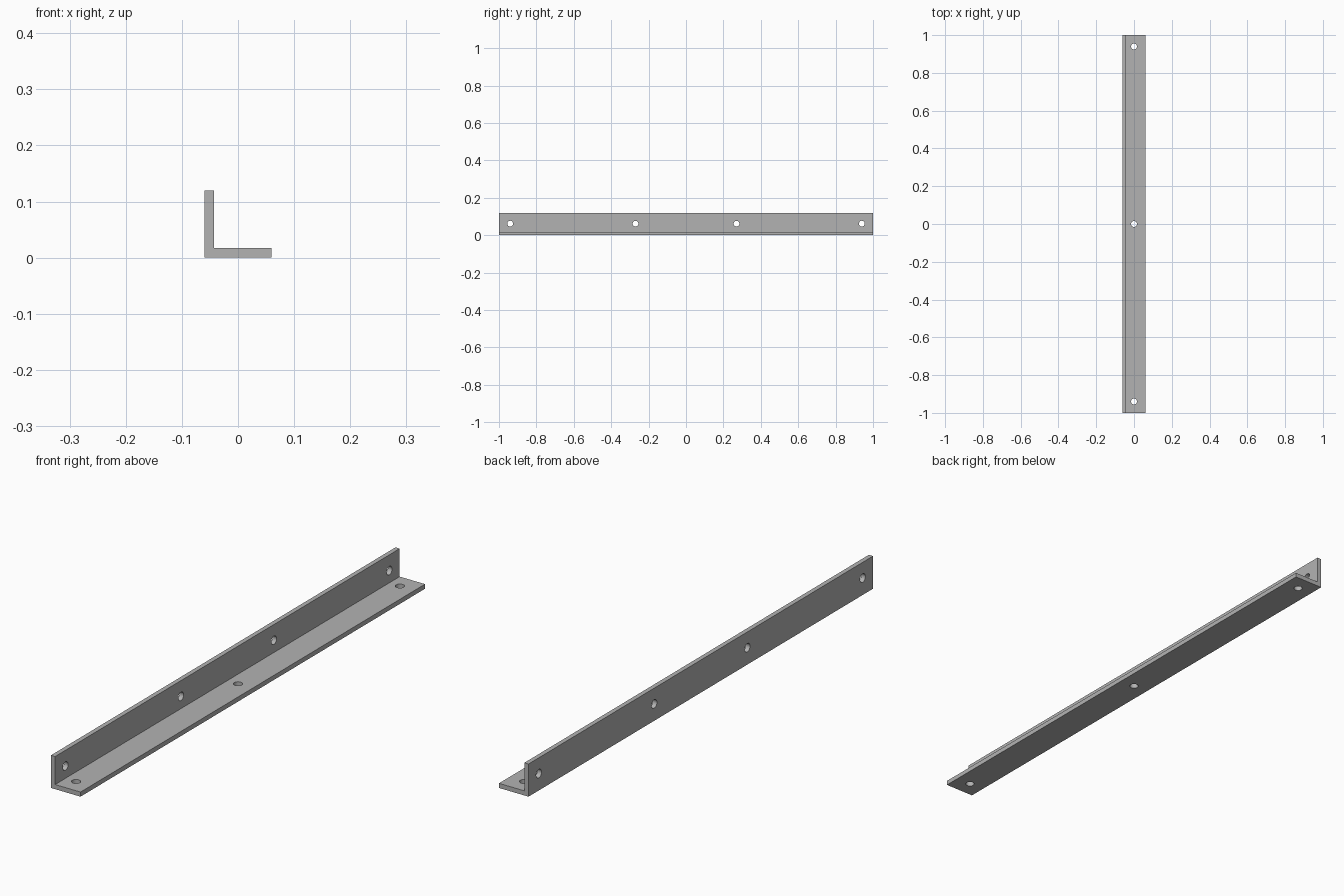
import bpy, bmesh, math
from mathutils import Matrix, Vector

cube = bpy.data.objects.get("Cube")
if cube:
    bpy.data.objects.remove(cube, do_unlink=True)

HALF_W, HEIGHT, THICK, HALF_L = 0.06, 0.12, 0.017, 1.0
HOLE_R = 0.0155

# Plain grey metal
steel = bpy.data.materials.new("grey_steel")
steel.use_nodes = True
colour = (0.45, 0.45, 0.45, 1)
steel.diffuse_color = colour
steel.node_tree.nodes["Principled BSDF"].inputs["Base Color"].default_value = colour


def add_object(name, bm):
    bmesh.ops.recalc_face_normals(bm, faces=bm.faces)
    mesh = bpy.data.meshes.new(name)
    bm.to_mesh(mesh)
    bm.free()
    mesh.materials.append(steel)
    obj = bpy.data.objects.new(name, mesh)
    bpy.context.collection.objects.link(obj)
    return obj


# L-shaped profile extruded along the length
inner = -HALF_W + THICK
profile = [(-HALF_W, 0), (HALF_W, 0), (HALF_W, THICK),
           (inner, THICK), (inner, HEIGHT), (-HALF_W, HEIGHT)]
bm = bmesh.new()
face = bm.faces.new([bm.verts.new((x, -HALF_L, z)) for x, z in profile])
ext = bmesh.ops.extrude_face_region(bm, geom=[face])
verts = [v for v in ext["geom"] if isinstance(v, bmesh.types.BMVert)]
bmesh.ops.translate(bm, verts=verts, vec=(0, 2 * HALF_L, 0))
bar = add_object("angle_bar", bm)

# Drilled holes: three through the base flange, four through the upright one
bm = bmesh.new()


def drill(centre, rotation):
    bmesh.ops.create_cone(bm, cap_ends=True, segments=32, radius1=HOLE_R,
                          radius2=HOLE_R, depth=THICK * 3,
                          matrix=Matrix.Translation(Vector(centre)) @ rotation)


for y in (-0.94, 0, 0.94):
    drill((0, y, THICK / 2), Matrix.Identity(4))
for y in (-0.94, -0.27, 0.27, 0.94):
    drill((-HALF_W + THICK / 2, y, 0.062), Matrix.Rotation(math.pi / 2, 4, "Y"))
cutter = add_object("hole_cutter", bm)
cutter.hide_render = True

cut = bar.modifiers.new("holes", "BOOLEAN")
cut.operation = "DIFFERENCE"
cut.solver = "EXACT"
cut.object = cutter

# Apply the cut, drop the cutter and smooth only the hole walls
bpy.ops.object.select_all(action="DESELECT")
bpy.context.view_layer.objects.active = bar
bar.select_set(True)
bpy.ops.object.modifier_apply(modifier=cut.name)
bpy.data.objects.remove(cutter, do_unlink=True)
bpy.ops.object.shade_smooth_by_angle(angle=math.radians(30))
